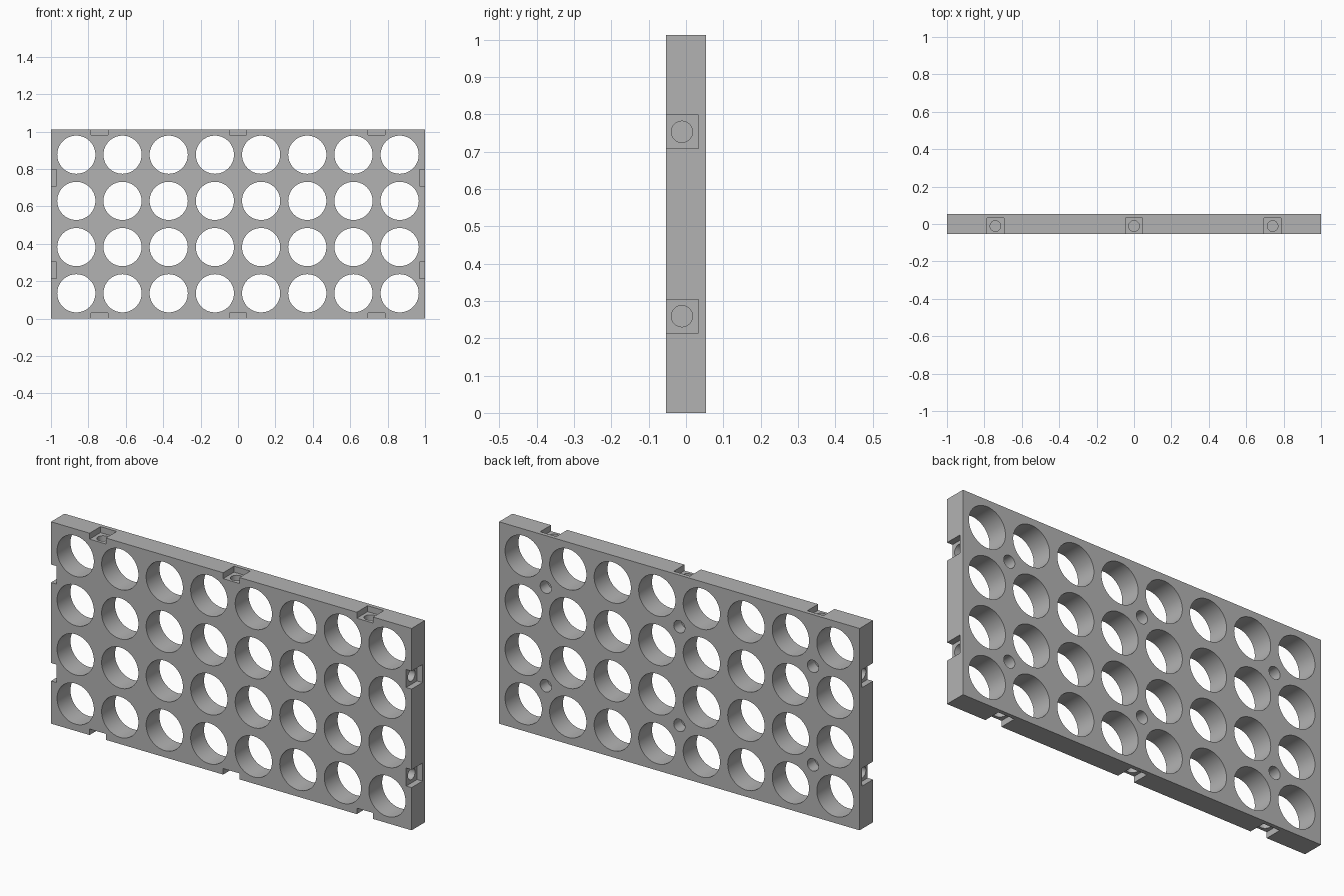
import bpy, bmesh
from math import pi, radians
from mathutils import Matrix, Vector

cube = bpy.data.objects.get("Cube")
if cube:
    bpy.data.objects.remove(cube, do_unlink=True)

LENGTH, HEIGHT, DEPTH = 2.0, 1.012, 0.106
MID = HEIGHT / 2
PITCH = 0.247
FRONT, BACK = -DEPTH / 2, DEPTH / 2

grey = bpy.data.materials.new("plain grey")
grey.use_nodes = True
grey.diffuse_color = (0.45, 0.45, 0.45, 1)
grey.node_tree.nodes["Principled BSDF"].inputs["Base Color"].default_value = grey.diffuse_color


def add_box(bm, low, high):
    low, high = Vector(low), Vector(high)
    place = Matrix.Translation((low + high) / 2) @ Matrix.Diagonal((*(high - low), 1))
    bmesh.ops.create_cube(bm, size=1, matrix=place)


def add_rod(bm, centre, radius, length, axis, sides):
    turn = {"X": Matrix.Rotation(pi / 2, 4, "Y"),
            "Y": Matrix.Rotation(pi / 2, 4, "X"),
            "Z": Matrix.Identity(4)}[axis]
    bmesh.ops.create_cone(bm, cap_ends=True, segments=sides, radius1=radius, radius2=radius,
                          depth=length, matrix=Matrix.Translation(centre) @ turn)


def finish(bm, name):
    mesh = bpy.data.meshes.new(name)
    bm.to_mesh(mesh)
    bm.free()
    mesh.materials.append(grey)
    obj = bpy.data.objects.new(name, mesh)
    bpy.context.collection.objects.link(obj)
    return obj


# Solid slab
slab = bmesh.new()
add_box(slab, (-LENGTH / 2, FRONT, 0), (LENGTH / 2, BACK, HEIGHT))
panel = finish(slab, "perforated_panel")

bores, notches, screws = bmesh.new(), bmesh.new(), bmesh.new()

# Grid of large through holes
for col in range(8):
    for row in range(4):
        centre = ((col - 3.5) * PITCH, 0, MID + (row - 1.5) * PITCH)
        add_rod(bores, centre, 0.102, DEPTH * 2, "Y", 64)

# Blind holes in the back, between the large ones
columns = (-3 * PITCH, 0, 3 * PITCH)
rows = (MID - PITCH, MID + PITCH)
for x in columns:
    for z in rows:
        add_rod(bores, (x, BACK, z), 0.031, 0.12, "Y", 32)

# Edge notches open to the front, each with a blind screw hole
HALF, CUT, REACH = 0.045, 0.03, 0.08
NOTCH_BACK, SCREW_Y, SCREW_R = 0.033, -0.011, 0.0285
for x in columns:
    for edge in (0, HEIGHT):
        add_box(notches, (x - HALF, FRONT - 0.1, edge - CUT), (x + HALF, NOTCH_BACK, edge + CUT))
        add_rod(screws, (x, SCREW_Y, edge), SCREW_R, REACH * 2, "Z", 32)
for z in rows:
    for edge in (-LENGTH / 2, LENGTH / 2):
        add_box(notches, (edge - CUT, FRONT - 0.1, z - HALF), (edge + CUT, NOTCH_BACK, z + HALF))
        add_rod(screws, (edge, SCREW_Y, z), SCREW_R, REACH * 2, "X", 32)

# Cut everything out of the slab
bpy.context.view_layer.objects.active = panel
for bm, name in ((bores, "bore_cutter"), (notches, "notch_cutter"), (screws, "screw_cutter")):
    cutter = finish(bm, name)
    cutter.hide_render = True
    cut = panel.modifiers.new(name, "BOOLEAN")
    cut.operation = "DIFFERENCE"
    cut.solver = "EXACT"
    cut.object = cutter
    bpy.ops.object.modifier_apply(modifier=cut.name)
    bpy.data.objects.remove(cutter, do_unlink=True)

# Round hole walls, crisp edges
bpy.ops.object.select_all(action="DESELECT")
panel.select_set(True)
bpy.ops.object.shade_smooth_by_angle(angle=radians(30))
